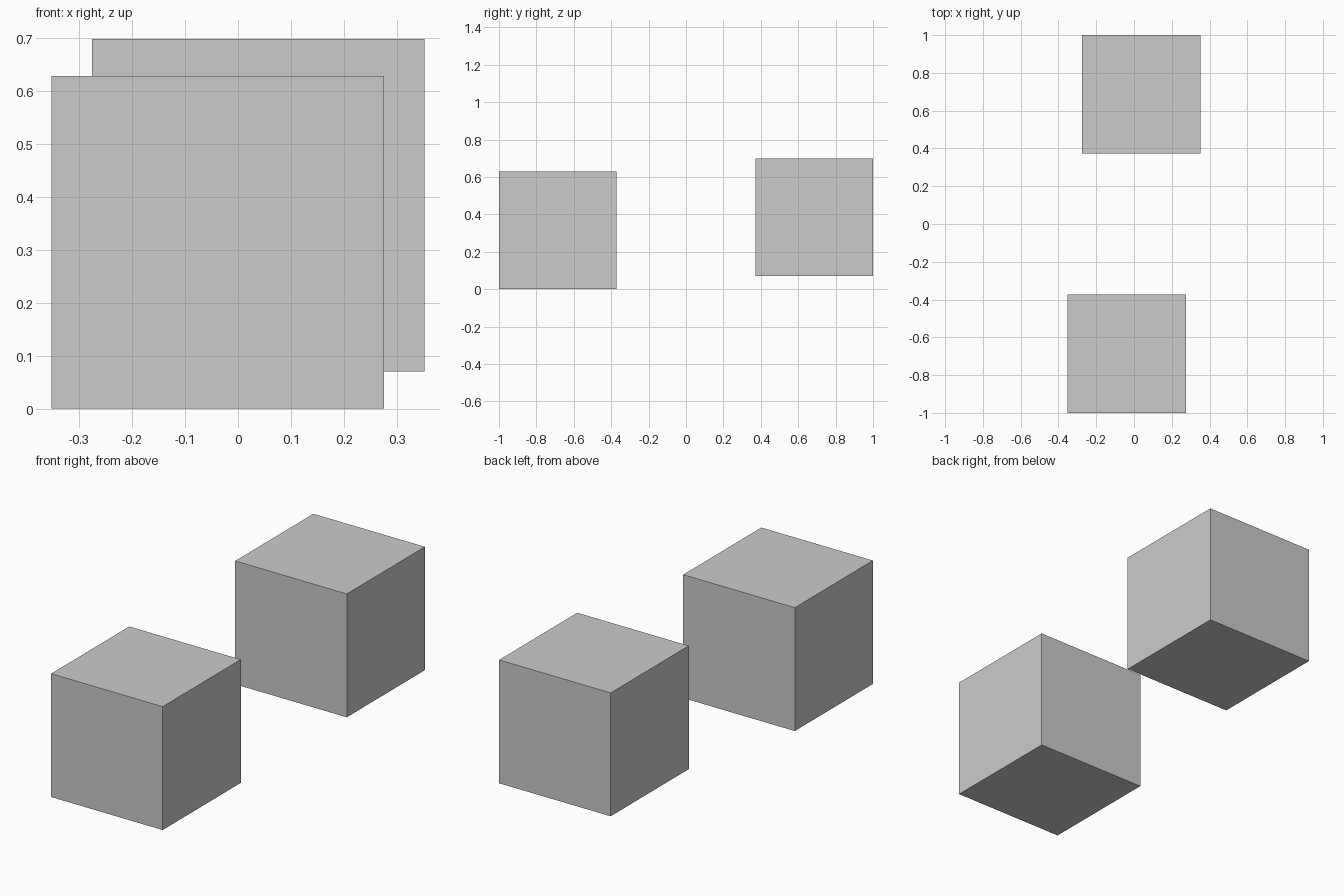
import bpy

if "Cube" in bpy.data.objects:
    bpy.data.objects.remove(bpy.data.objects["Cube"])

SIZE = 0.628


def cube(name, x, y, bottom):
    bpy.ops.mesh.primitive_cube_add(size=SIZE, location=(x, y, bottom + SIZE / 2))
    bpy.context.object.name = name


# Two equal blocks, the rear one slightly raised and shifted
OFFSET_Y = 1 - SIZE / 2
cube("front_block", -0.038, -OFFSET_Y, 0.0)
cube("rear_block", 0.038, OFFSET_Y, 0.07)
